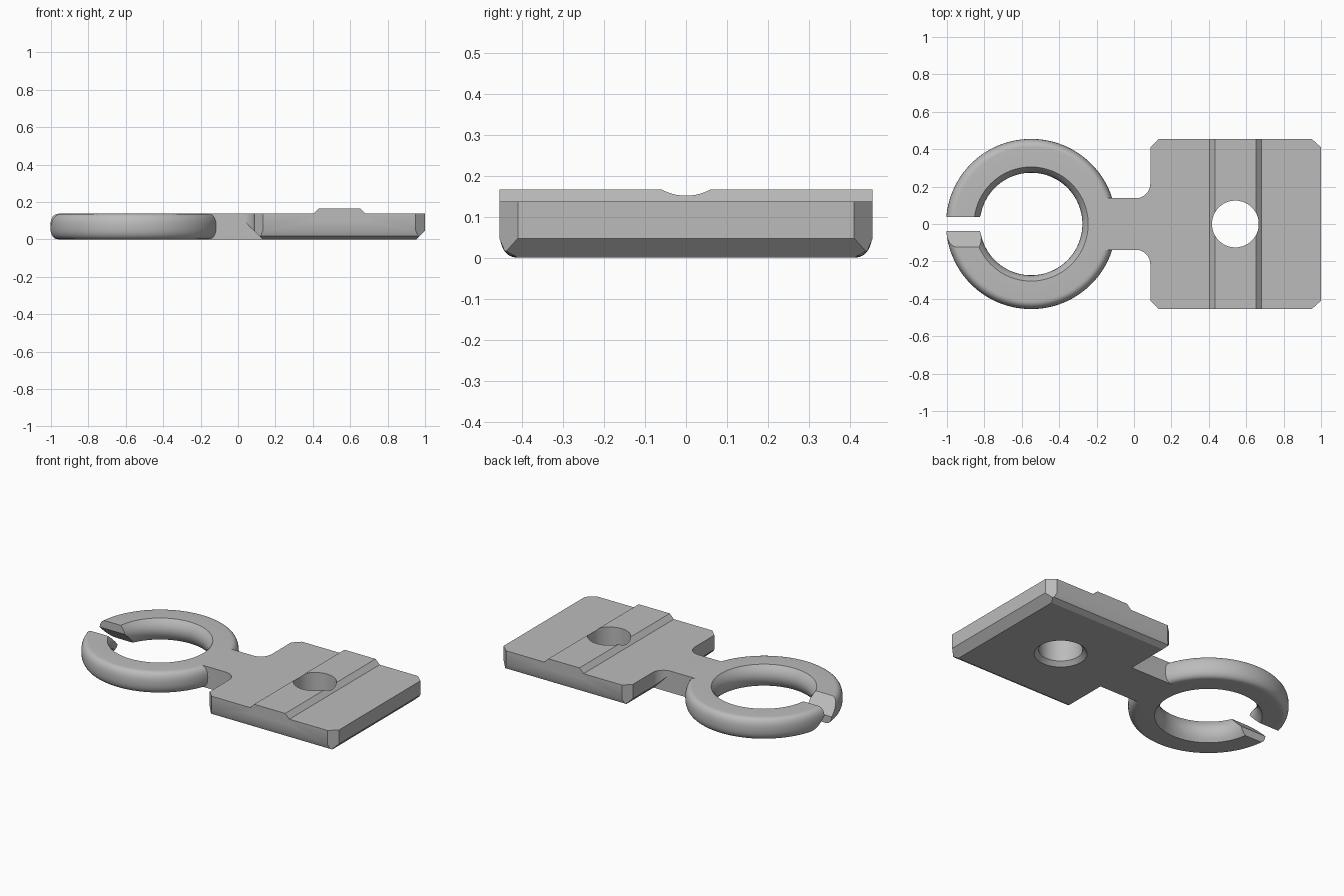
import bpy, bmesh, math
from mathutils import Vector

cube = bpy.data.objects.get("Cube")
if cube:
    bpy.data.objects.remove(cube)

H = 0.137            # body thickness
RING_X = -0.55       # ring centre
HOLE_X = 0.542       # screw hole centre
HALF_Y = 0.455       # plate half width

grey = bpy.data.materials.new("plain_grey")
grey.use_nodes = True
grey.diffuse_color = (0.5, 0.5, 0.5, 1)
grey.node_tree.nodes["Principled BSDF"].inputs["Base Color"].default_value = (0.5, 0.5, 0.5, 1)


def finish(bm, name):
    bmesh.ops.recalc_face_normals(bm, faces=bm.faces)
    mesh = bpy.data.meshes.new(name)
    bm.to_mesh(mesh)
    bm.free()
    mesh.materials.append(grey)
    obj = bpy.data.objects.new(name, mesh)
    bpy.context.collection.objects.link(obj)
    return obj


def prism(name, points, axis, lo, hi):
    """Extrude a closed 2D outline along the given axis from lo to hi."""
    place = {"x": lambda a, b: (lo, a, b), "y": lambda a, b: (a, lo, b), "z": lambda a, b: (a, b, lo)}[axis]
    step = Vector([(hi - lo) * (axis == c) for c in "xyz"])
    bm = bmesh.new()
    face = bm.faces.new([bm.verts.new(place(*p)) for p in points])
    new = bmesh.ops.extrude_face_region(bm, geom=[face])["geom"]
    bmesh.ops.translate(bm, vec=step, verts=[g for g in new if isinstance(g, bmesh.types.BMVert)])
    return finish(bm, name)


def lathe(name, profile, centre_x, steps, closed_loop):
    """Revolve an (r, z) profile; open profiles get end caps."""
    bm = bmesh.new()
    rings = []
    for i in range(steps):
        a = math.tau * i / steps
        rings.append([bm.verts.new((centre_x + r * math.cos(a), r * math.sin(a), z)) for r, z in profile])
    n = len(profile)
    for i in range(steps):
        p, q = rings[i], rings[(i + 1) % steps]
        for j in range(n if closed_loop else n - 1):
            k = (j + 1) % n
            bm.faces.new((p[j], q[j], q[k], p[k]))
    if not closed_loop:
        for j in (0, n - 1):
            bm.faces.new([ring[j] for ring in rings])
    return finish(bm, name)


def combine(target, other, operation):
    mod = target.modifiers.new(operation.lower(), "BOOLEAN")
    mod.operation = operation
    mod.solver = "EXACT"
    mod.object = other
    bpy.context.view_layer.objects.active = target
    bpy.ops.object.modifier_apply(modifier=mod.name)
    bpy.data.objects.remove(other)


# Plate outline: clipped corners, with fillets running into the neck
fillet = 0.077
half = [(0.95, HALF_Y), (0.133, HALF_Y), (0.087, 0.41)]
for i in range(13):
    a = math.pi / 2 * i / 12
    half.append((0.01 + fillet * math.cos(a), 0.215 - fillet * math.sin(a)))
half.insert(0, (1.0, 0.41))
outline = half + [(x, -y) for x, y in reversed(half)]
body = prism("clip_bracket", outline, "z", 0, H)

# Bevelled underside of the plate
ends = [(0.132, 0), (0.953, 0), (1.0, 0.047), (1.1, 0.047), (1.1, 0.2), (-0.068, 0.2)]
combine(body, prism("end_bevel", ends, "y", -1, 1), "INTERSECT")
side = [(0.41, 0), (0.443, 0.018), (HALF_Y, 0.047), (0.6, 0.047), (0.6, 0.2)]
sides = side + [(-y, z) for y, z in reversed(side)]
combine(body, prism("side_bevel", sides, "x", -1, 2), "INTERSECT")

# Raised ridge across the plate
ridge = [(0.404, 0.1), (0.404, H), (0.433, 0.166), (0.652, 0.166), (0.681, H), (0.681, 0.1)]
combine(body, prism("ridge", ridge, "y", -HALF_Y, HALF_Y), "UNION")

# Neck joining plate and ring
neck = [(-0.2, -0.138), (0.2, -0.138), (0.2, 0.138), (-0.2, 0.138)]
combine(body, prism("neck", neck, "z", 0, H), "UNION")

# Ring with full rounded outside and slightly bulged inside
mid = H / 2
section = []
for i in range(17):
    a = math.pi * (i / 16 - 0.5)
    c, s = max(math.cos(a), 0), math.sin(a)
    section.append((0.41 + 0.045 * c ** 0.85, mid + mid * math.copysign(abs(s) ** 0.85, s)))
for i in range(9):
    t = 1 - i / 4
    section.append((0.274 + 0.031 * t * t, mid + mid * t))
ring = lathe("ring", section, RING_X, 112, True)

# Stepped, slanted opening in the ring
slot = [(-0.037, -0.1), (0.224, -0.1), (0.037, 0.087), (0.037, 0.24), (-0.227, 0.24), (-0.037, 0.05)]
combine(ring, prism("slot_cutter", slot, "x", -1.2, RING_X), "DIFFERENCE")
combine(body, ring, "UNION")

# Screw hole, countersunk from below
hole = [(0.16, -0.01), (0.125, 0.025), (0.125, 0.3)]
combine(body, lathe("hole_cutter", hole, HOLE_X, 64, False), "DIFFERENCE")

# Smooth curves, crisp edges
bpy.ops.object.select_all(action="DESELECT")
body.select_set(True)
bpy.context.view_layer.objects.active = body
bpy.ops.object.shade_smooth_by_angle(angle=math.radians(28))
